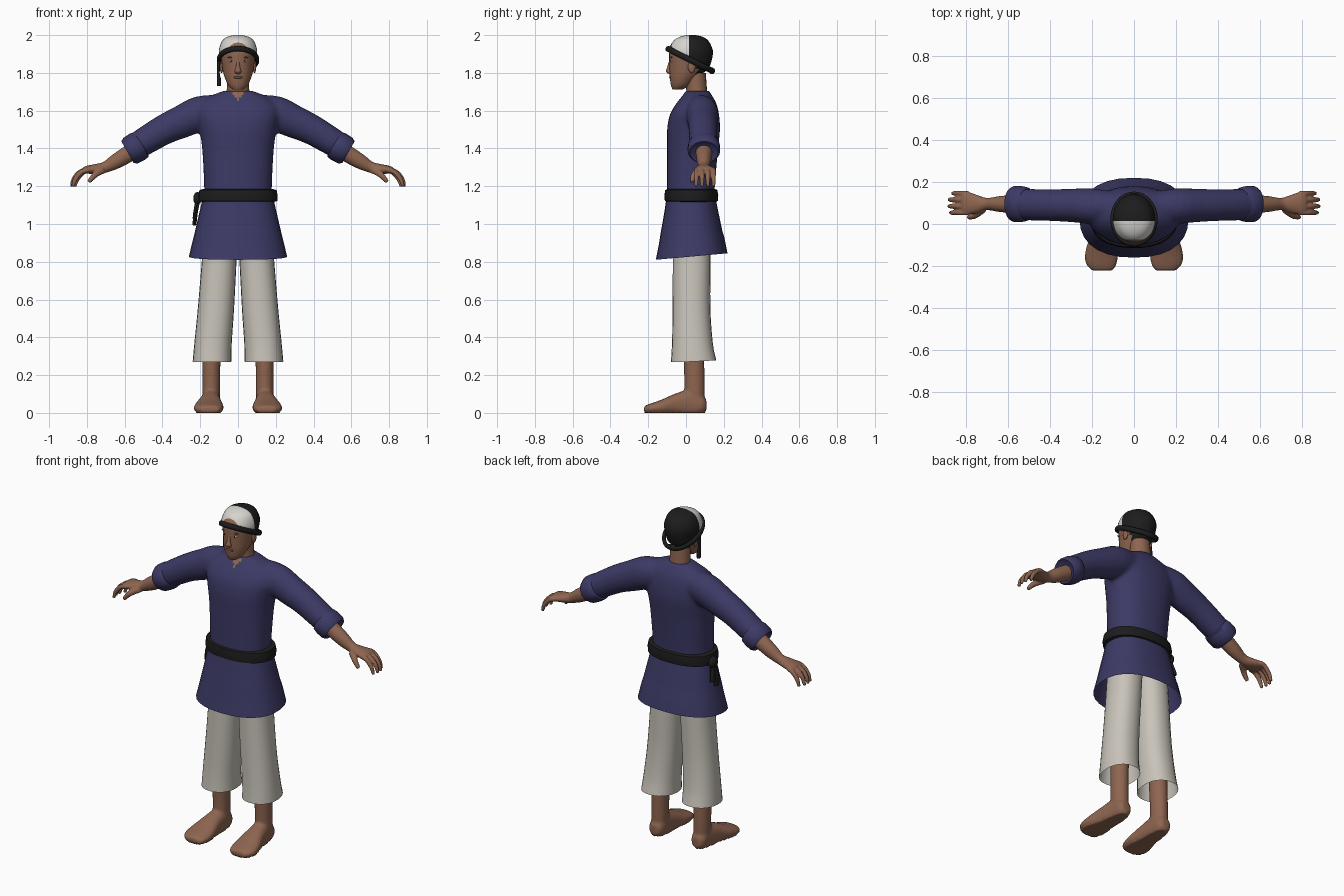
import bpy, bmesh, math
from mathutils import Vector, Matrix

if bpy.data.objects.get("Cube"):
    bpy.data.objects.remove(bpy.data.objects["Cube"])

X, Y, Z = Vector((1, 0, 0)), Vector((0, 1, 0)), Vector((0, 0, 1))


def material(name, r, g, b):
    m = bpy.data.materials.new(name)
    m.use_nodes = True
    m.diffuse_color = (r, g, b, 1)
    bsdf = m.node_tree.nodes["Principled BSDF"]
    bsdf.inputs["Base Color"].default_value = (r, g, b, 1)
    bsdf.inputs["Roughness"].default_value = 0.9
    return m


skin = material("skin", 0.27, 0.13, 0.08)
lip = material("lip brown", 0.16, 0.07, 0.05)
navy = material("navy cloth", 0.045, 0.042, 0.13)
cream = material("cream cloth", 0.58, 0.55, 0.49)
white = material("white cloth", 0.68, 0.66, 0.62)
black = material("black cloth", 0.012, 0.012, 0.012)


def dense(rows, k):
    """Smoothly resample a list of sections."""
    out = []
    for i in range(len(rows) - 1):
        a, b, c, d = rows[max(i - 1, 0)], rows[i], rows[i + 1], rows[min(i + 2, len(rows) - 1)]
        for j in range(k):
            t = j / k
            out.append([0.5 * (2 * q + (r - p) * t + (2 * p - 5 * q + 4 * r - s) * t * t
                               + (3 * q - p - 3 * r + s) * t ** 3)
                        for p, q, r, s in zip(a, b, c, d)])
    return out + [list(rows[-1])]


def loft(bm, rows, side, axis=None, n=20, e=1.0, k=3, caps=True):
    """Skin oval sections: x, y, z, radius along side, other radius."""
    rows = dense(rows, k)
    rings = []
    for i, r in enumerate(rows):
        ahead, behind = rows[min(i + 1, len(rows) - 1)], rows[max(i - 1, 0)]
        t = axis or (Vector(ahead[:3]) - Vector(behind[:3])).normalized()
        v = t.cross(side).normalized()
        ring = []
        for j in range(n):
            a = math.tau * j / n
            c, s = (math.copysign(abs(f) ** e, f) for f in (math.cos(a), math.sin(a)))
            ring.append(bm.verts.new(Vector(r[:3]) + side * c * max(r[3], .001)
                                     + v * s * max(r[4], .001)))
        rings.append(ring)
    for a, b in zip(rings, rings[1:]):
        for j in range(n):
            bm.faces.new((a[j], a[(j + 1) % n], b[(j + 1) % n], b[j]))
    if caps:
        bm.faces.new(rings[0])
        bm.faces.new(rings[-1])


def ball(bm, loc, size):
    bmesh.ops.create_uvsphere(bm, u_segments=14, v_segments=8, radius=1,
                              matrix=Matrix.Translation(loc) @ Matrix.Diagonal((*size, 1)))


def flip(rows, s):
    return [(r[0] * s, *r[1:]) for r in rows]


def finish(name, bm, mats, rule=None, fuse=0):
    bmesh.ops.recalc_face_normals(bm, faces=bm.faces)
    me = bpy.data.meshes.new(name)
    bm.to_mesh(me)
    bm.free()
    ob = bpy.data.objects.new(name, me)
    bpy.context.collection.objects.link(ob)
    for m in mats:
        me.materials.append(m)
    bpy.ops.object.select_all(action='DESELECT')
    bpy.context.view_layer.objects.active = ob
    ob.select_set(True)
    if fuse:
        mod = ob.modifiers.new("fuse", 'REMESH')
        mod.mode, mod.voxel_size = 'VOXEL', fuse
        soft = ob.modifiers.new("soften", 'SMOOTH')
        soft.factor, soft.iterations = 0.5, 4
        for m in ("fuse", "soften"):
            bpy.ops.object.modifier_apply(modifier=m)
    if rule:
        for p in ob.data.polygons:
            p.material_index = rule(p.center)
    bpy.ops.object.shade_smooth_by_angle(angle=math.radians(50))
    return ob


# Tunic body and sleeves, fused
bm = bmesh.new()
loft(bm, [(0, .025, 1.13, .18, .125), (0, .027, 1.22, .18, .127), (0, .035, 1.4, .19, .135),
          (0, .04, 1.5, .205, .14), (0, .045, 1.58, .22, .13), (0, .055, 1.64, .2, .105),
          (0, .06, 1.68, .14, .078), (0, .06, 1.705, .075, .062)], X, Z, n=32, e=.88)
for s in (-1, 1):
    loft(bm, flip([(.1, .08, 1.605, .075, .08), (.2, .085, 1.585, .085, .093),
                   (.29, .088, 1.545, .08, .088), (.39, .09, 1.5, .076, .08),
                   (.5, .092, 1.435, .075, .074), (.55, .095, 1.405, .07, .068)], s), Y, n=24)
finish("tunic", bm, [navy, skin],
       lambda c: int(c.y < .04 and abs(c.x) < (c.z - 1.65) * .7 and c.z < 1.7), fuse=.012)

# Tunic skirt with a sloping open hem
bm = bmesh.new()
loft(bm, [(0, .025, 1.16, .182, .127), (0, .028, 1.08, .2, .14),
          (0, .03, .96, .228, .163), (0, .03, .825, .26, .19)], X, Z, n=28, e=.85, caps=False)
for v in bm.verts:
    if v.co.z < .95:
        v.co.z += .09 * v.co.y
finish("tunic_skirt", bm, [navy])

# Belt with hanging knot
bm = bmesh.new()
loft(bm, [(0, .028, 1.115, .185, .125), (0, .028, 1.122, .208, .14), (0, .028, 1.15, .21, .143),
          (0, .028, 1.18, .204, .138), (0, .028, 1.187, .175, .122)], X, Z, n=32, e=.88, k=1)
ball(bm, (-.215, .045, 1.135), (.022, .035, .035))
for y in (.03, .065):
    loft(bm, [(-.21, .045, 1.14, .012, .014), (-.225, y, 1.06, .012, .02),
              (-.23, y + .005, .965 + y, .01, .022)], X, n=8)
finish("belt", bm, [black])

for s, label in ((-1, "right"), (1, "left")):
    # Rolled cuff
    bm = bmesh.new()
    loft(bm, flip([(.505, .095, 1.424, .07, .06), (.51, .095, 1.421, .08, .075),
                   (.535, .095, 1.408, .086, .08), (.57, .095, 1.388, .086, .077),
                   (.585, .095, 1.38, .076, .066), (.575, .095, 1.386, .05, .045)], s),
         Y, Vector((s * .87, 0, -.49)), k=1)
    finish(label + "_cuff", bm, [navy])

    # Forearm, palm, fingers and thumb
    bm = bmesh.new()
    loft(bm, flip([(.55, .095, 1.39, .046, .046), (.64, .095, 1.335, .038, .041),
                   (.7, .095, 1.302, .029, .03), (.745, .095, 1.292, .043, .027),
                   (.8, .1, 1.287, .057, .021), (.82, .1, 1.28, .052, .014)], s), Y)
    for i, y in enumerate((.054, .085, .116, .146)):
        d = (-.006, .002, 0, -.016)[i]
        loft(bm, flip([(.79, y, 1.287, .013, .014), (.835 + d, y, 1.275, .013, .014),
                       (.867 + d, y, 1.238, .012, .013), (.88 + d, y, 1.198, .009, .009)], s), Y, n=10)
    loft(bm, flip([(.71, .075, 1.288, .02, .02), (.755, .042, 1.262, .017, .017),
                   (.79, .032, 1.222, .011, .011)], s), Y, n=10)
    finish(label + "_arm", bm, [skin], fuse=.005)

    # Trouser leg, open at the bottom
    bm = bmesh.new()
    loft(bm, flip([(.088, .03, 1.0, .09, .1), (.1, .03, .8, .092, .1), (.117, .029, .55, .096, .1),
                   (.132, .034, .37, .099, .108), (.137, .04, .27, .103, .12)], s),
         X, Z, n=24, e=.9, caps=False)
    for v in bm.verts:
        if v.co.z < .3:
            v.co.z += .05 * max(v.co.y, 0)
    finish(label + "_trouser_leg", bm, [cream])

    # Shin and bare foot, fused
    bm = bmesh.new()
    loft(bm, flip([(.135, .04, .45, .052, .058), (.14, .042, .28, .048, .055),
                   (.142, .045, .16, .047, .054), (.142, .045, .06, .046, .054)], s), X, Z)
    loft(bm, flip([(.142, .108, .04, .025, .03), (.142, .085, .045, .044, .05),
                   (.143, .03, .05, .05, .075), (.148, -.05, .045, .06, .06),
                   (.154, -.13, .03, .078, .04), (.156, -.19, .022, .074, .027),
                   (.15, -.222, .018, .05, .018)], s), X, Y, e=.85)
    for v in bm.verts:
        v.co.z = max(v.co.z, 0)
    foot = finish(label + "_foot", bm, [skin], fuse=.008)
    for v in foot.data.vertices:
        if v.co.z < .006:
            v.co.z = 0

# Head with dark nape, nose, ears and neck
skull = [(0, -.045, 1.712, .028, .026), (0, -.028, 1.735, .052, .052), (0, -.008, 1.78, .072, .078),
         (0, .012, 1.82, .082, .1), (0, .02, 1.87, .089, .109), (0, .024, 1.92, .093, .11),
         (0, .026, 1.96, .076, .085), (0, .028, 1.982, .048, .052), (0, .028, 1.991, .012, .015)]
bm = bmesh.new()
loft(bm, skull, X, Z, n=32)
finish("head", bm, [skin, black], lambda c: int(c.y > .055 and c.z > 1.79))

bm = bmesh.new()
loft(bm, [(0, .06, 1.65, .068, .06), (0, .057, 1.7, .06, .055), (0, .05, 1.8, .058, .055)], X, Z)
finish("neck", bm, [skin])

bm = bmesh.new()
loft(bm, [(0, -.083, 1.865, .008, .006), (0, -.09, 1.83, .011, .01),
          (0, -.092, 1.807, .018, .014), (0, -.084, 1.795, .012, .008)], X, Z, n=12)
finish("nose", bm, [skin])

bm = bmesh.new()
for s in (-1, 1):
    ball(bm, (s * .087, .03, 1.832), (.01, .02, .033))
finish("ears", bm, [skin])

# Eyes, brows and lips
for name, mat, parts in (
        ("eyes", white, [(.035, -.077, 1.862, .013, .006, .006)]),
        ("pupils", black, [(.035, -.081, 1.862, .005, .003, .005)]),
        ("brows", lip, [(.036, -.077, 1.882, .02, .006, .004)]),
        ("lips", lip, [(.008, -.083, 1.776, .018, .006, .006)])):
    bm = bmesh.new()
    for x, y, z, *size in parts:
        for s in (-1, 1):
            ball(bm, (s * x, y, z), size)
    finish(name, bm, [mat])

# Cap: white front, black back, bare forehead strip above the band
bm = bmesh.new()
loft(bm, [(x, y, z + .009 * (z > 1.95), a + .008, b + .008) for x, y, z, a, b in skull[3:]], X, Z, n=32)
for co, no, clear in (((0, 0, 1.88), (0, .5, 1), True), ((0, .015, 0), Y, False), ((0, -.073, 0), Y, False)):
    bmesh.ops.bisect_plane(bm, geom=bm.verts[:] + bm.edges[:] + bm.faces[:],
                           plane_co=co, plane_no=no, clear_inner=clear)
finish("cap", bm, [white, black, skin], lambda c: 1 if c.y > .015 else 2 if c.y < -.073 else 0)

# Tilted head band with knot and hanging strand
bm = bmesh.new()
path = []
for i in range(34):
    a = math.tau * i / 32
    y = .023 + .12 * math.sin(a)
    path.append((.102 * math.cos(a), y, 1.88 - .5 * y, .015, .011))
loft(bm, path, Vector((0, .5, 1)).normalized(), n=10, k=1)
ball(bm, (0, .135, 1.812), (.03, .014, .018))
loft(bm, [(-.1, .02, 1.875, .01, .013), (-.104, .02, 1.8, .007, .01),
          (-.1, .02, 1.765, .011, .014), (-.1, .02, 1.73, .01, .013)], X, Z, n=10)
finish("head_band", bm, [black])
